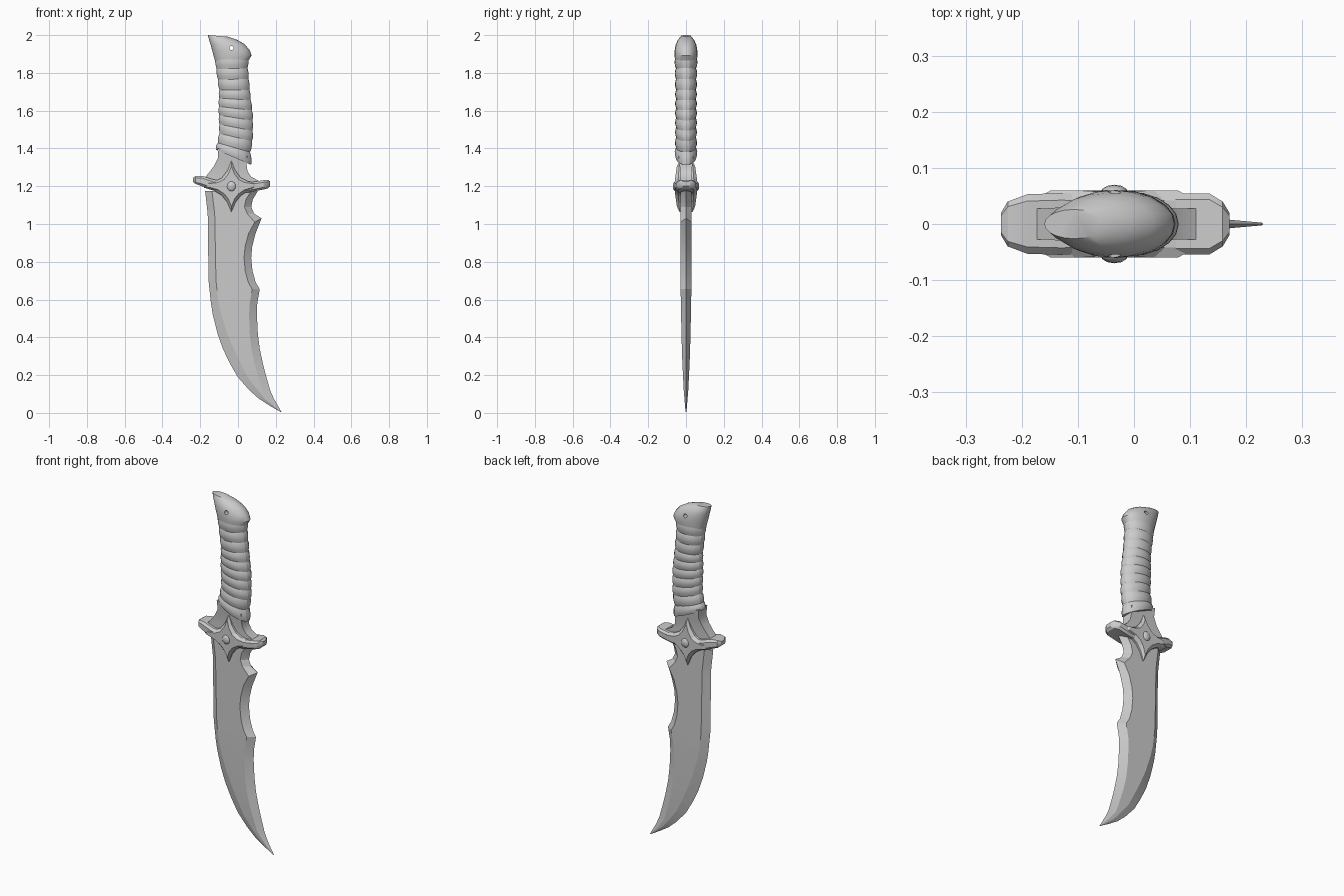
import bpy, bmesh, math
from mathutils import Vector


def finish(name, bm, angle=25):
    bmesh.ops.recalc_face_normals(bm, faces=bm.faces)
    me = bpy.data.meshes.new(name)
    bm.to_mesh(me)
    bm.free()
    ob = bpy.data.objects.new(name, me)
    bpy.context.collection.objects.link(ob)
    bpy.ops.object.select_all(action='DESELECT')
    ob.select_set(True)
    bpy.context.view_layer.objects.active = ob
    bpy.ops.object.shade_smooth_by_angle(angle=math.radians(angle))
    return ob


def loft(name, rings, angle=25):
    bm = bmesh.new()
    vs = [[bm.verts.new(p) for p in r] for r in rings]
    n = len(rings[0])
    for a, b in zip(vs, vs[1:]):
        for i in range(n):
            j = (i + 1) % n
            bm.faces.new((a[i], a[j], b[j], b[i]))
    bm.faces.new(vs[0])
    bm.faces.new(vs[-1][::-1])
    return finish(name, bm, angle)


def lerp(table, t):
    # table rows: (key, value, value, ...), ascending keys
    for a, b in zip(table, table[1:]):
        if t <= b[0]:
            f = max(0, (t - a[0]) / (b[0] - a[0]))
            return [p + (q - p) * f for p, q in zip(a[1:], b[1:])]
    return list(table[-1][1:])


def oval(l, r, w, k=1.0, sides=20):
    # oval ring spanning l to r (x, z) in the front plane, half depth w
    l, r = Vector((l[0], 0, l[1])), Vector((r[0], 0, r[1]))
    c, u = (l + r) / 2, (r - l) / 2
    ring = []
    for i in range(sides):
        a = 2 * math.pi * i / sides
        ring.append(c + u * math.cos(a) * (1 + (k - 1) * 0.4) + Vector((0, w * k * math.sin(a), 0)))
    return ring


# Blade: sharp spine on the left, notched edge on the right, flat in between
left = [(0.01, 0.225), (0.05, 0.145), (0.09, 0.09), (0.14, 0.04), (0.21, -0.018),
        (0.36, -0.09), (0.45, -0.118), (0.55, -0.14), (0.7, -0.156), (1.05, -0.16), (1.2, -0.177)]
bevel = [(0.0, 0.003, 0.003, 0.002), (0.12, 0.045, 0.04, 0.012), (0.3, 0.06, 0.045, 0.021),
         (0.6, 0.04, 0.04, 0.028), (1.2, 0.036, 0.035, 0.029)]
right = [(0.23, 0.005), (0.21, 0.04), (0.19, 0.075), (0.17, 0.12), (0.15, 0.19), (0.132, 0.26),
         (0.115, 0.34), (0.105, 0.42), (0.1, 0.52), (0.102, 0.58), (0.115, 0.655),
         (0.094, 0.69), (0.077, 0.75), (0.07, 0.82), (0.075, 0.88), (0.093, 0.95),
         (0.125, 1.03), (0.085, 1.055), (0.07, 1.09), (0.078, 1.13), (0.105, 1.175)]
rings = []
for xr, z in right:
    xl = lerp(left, z)[0]
    bl, br, t = lerp(bevel, z)
    w = xr - xl
    bl, br = min(bl, w * 0.4), min(br, w * 0.4)
    zi = z - 0.02 if abs(z - 1.03) < 0.01 else z
    rings.append([(xl, 0, z), (xl + bl, -t, z), (xr - br, -t, zi),
                  (xr, 0, z), (xr - br, t, zi), (xl + bl, t, z)])
loft("blade", rings, 15)

# Grip with slanted wrapped bands: key, left x z, right x z, half depth
grip = [(0, -0.12, 1.395, 0.072, 1.312, 0.058), (0.1, -0.108, 1.43, 0.066, 1.38, 0.056),
        (0.22, -0.098, 1.49, 0.078, 1.45, 0.055), (0.45, -0.102, 1.60, 0.078, 1.575, 0.055),
        (0.7, -0.1, 1.71, 0.062, 1.71, 0.055), (0.9, -0.115, 1.82, 0.052, 1.825, 0.057),
        (1, -0.122, 1.885, 0.056, 1.885, 0.058)]
rings = []
bands = 10
for b in range(bands):
    for f, k in ((0, 0.94), (0.3, 1.03), (0.6, 1.05), (0.9, 0.98)):
        lx, lz, rx, rz, w = lerp(grip, (b + f) / bands)
        rings.append(oval((lx, lz), (rx, rz), w, k))
loft("wrapped_grip", rings, 20)

# Beaked pommel, with a small pin hole through it
pommel = loft("pommel", [oval(*s) for s in (
    ((-0.118, 1.85), (0.05, 1.855), 0.055), ((-0.125, 1.875), (0.072, 1.893), 0.06),
    ((-0.137, 1.92), (0.062, 1.92), 0.06), ((-0.145, 1.95), (0.035, 1.952), 0.054),
    ((-0.153, 1.975), (-0.005, 1.975), 0.043), ((-0.16, 2.0), (-0.055, 1.992), 0.026))], 30)
bpy.ops.mesh.primitive_cylinder_add(vertices=12, radius=0.011, depth=0.3,
                                    location=(-0.035, 0, 1.932), rotation=(math.pi / 2, 0, 0))
cutter = bpy.context.object
cutter.name = "pin_hole_cutter"
cutter.hide_render = True
cutter.hide_viewport = True
cut = pommel.modifiers.new("pin_hole", 'BOOLEAN')
cut.operation, cut.object, cut.solver = 'DIFFERENCE', cutter, 'EXACT'

# Thin flared neck between grip and guard
loft("neck", [[(l, -w, z), (r, -w, z2), (r, w, z2), (l, w, z)] for l, r, z, z2, w in (
    (-0.19, 0.125, 1.23, 1.22, 0.028), (-0.155, 0.07, 1.27, 1.25, 0.028),
    (-0.125, 0.05, 1.31, 1.28, 0.03), (-0.105, 0.045, 1.35, 1.32, 0.035),
    (-0.108, 0.05, 1.40, 1.36, 0.04))], 30)

# Cross bar of the guard: x, bottom z, top z, half depth
bar = [(-0.237, 1.222, 1.245, 0.02), (-0.225, 1.212, 1.253, 0.04), (-0.19, 1.2, 1.255, 0.053),
       (-0.13, 1.178, 1.235, 0.055), (-0.035, 1.16, 1.225, 0.055), (0.06, 1.168, 1.22, 0.055),
       (0.135, 1.183, 1.232, 0.054), (0.158, 1.188, 1.234, 0.04), (0.17, 1.2, 1.225, 0.02)]
rings = []
for x, lo, hi, w in bar:
    c = (hi - lo) * 0.22
    rings.append([(x, -w, lo + c), (x, -w, hi - c), (x, -w + c, hi), (x, w - c, hi),
                  (x, w, hi - c), (x, w, lo + c), (x, w - c, lo), (x, -w + c, lo)])
loft("guard_bar", rings, 30)

# Four-pointed star plate with bevelled rim, centred on the guard
cx, cz = -0.035, 1.2
half = [(0, 0.135), (0.02, 0.085), (0.05, 0.045), (0.09, 0.025), (0.145, 0.018),
        (0.145, -0.008), (0.09, -0.024), (0.05, -0.05), (0.022, -0.085), (0, -0.137)]
outline = half + [(-x, z) for x, z in half[-2:0:-1]]


def star(y, s):
    return [(cx + x * s, y * (1 - 1.8 * max(0, abs(z) - 0.03)), cz + z * s) for x, z in outline]


loft("guard_star", [star(-0.06, 0.78), star(-0.042, 1), star(0.042, 1), star(0.06, 0.78)], 15)

# Rivet domes on both faces
for side, y in (("front", -0.055), ("back", 0.055)):
    bpy.ops.mesh.primitive_uv_sphere_add(segments=12, ring_count=8, radius=1, location=(cx, y, cz))
    dome = bpy.context.object
    dome.name = side + "_rivet"
    dome.scale = (0.025, 0.015, 0.027)
    bpy.ops.object.shade_smooth()
